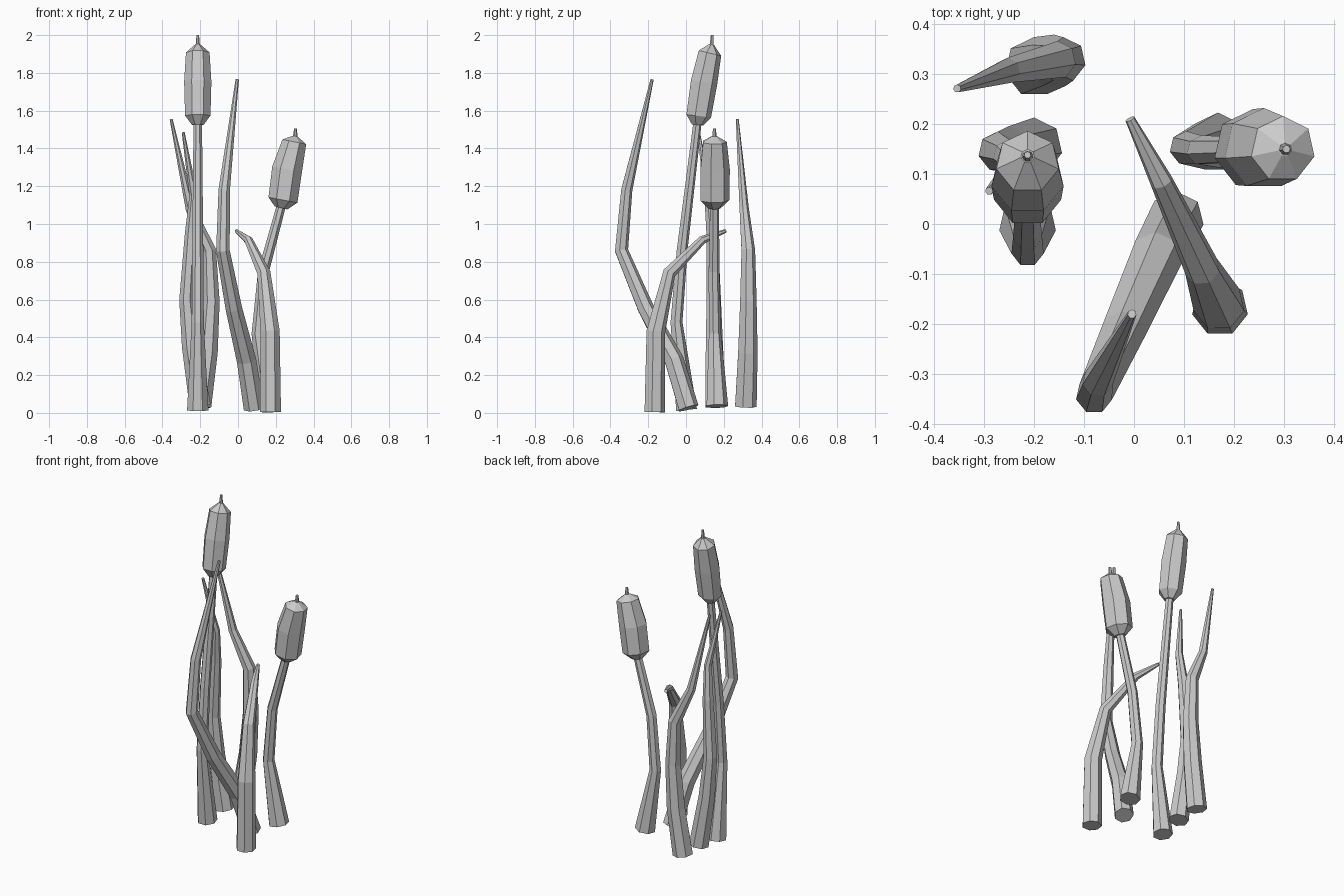
import bpy, bmesh, math
from mathutils import Vector

SIDES = 7


def tube(name, pts, sides=SIDES):
    """Faceted capped tube through (x, y, z, radius) points."""
    cs = [Vector(p[:3]) for p in pts]
    n = len(cs)
    bm = bmesh.new()
    rings = []
    for i, c in enumerate(cs):
        t = Vector((0, 0, 0))
        if i > 0:
            t += (c - cs[i - 1]).normalized()
        if i < n - 1:
            t += (cs[i + 1] - c).normalized()
        t.normalize()
        turn = Vector((0, 0, 1)).rotation_difference(t)
        rings.append([bm.verts.new(c + turn @ Vector((
            pts[i][3] * math.sin(2 * math.pi * k / sides),
            pts[i][3] * math.cos(2 * math.pi * k / sides), 0)))
            for k in range(sides)])
    for a, b in zip(rings, rings[1:]):
        for k in range(sides):
            j = (k + 1) % sides
            bm.faces.new((a[k], a[j], b[j], b[k]))
    bm.faces.new(rings[0])
    bm.faces.new(rings[-1])
    bmesh.ops.recalc_face_normals(bm, faces=bm.faces)
    mesh = bpy.data.meshes.new(name)
    bm.to_mesh(mesh)
    bm.free()
    obj = bpy.data.objects.new(name, mesh)
    bpy.context.collection.objects.link(obj)


# Tall cattail: stem, then seed head with spike
tube("tall_stem", [(-.213, 0, .015, .058), (-.213, -.052, .48, .033),
                   (-.213, -.022, .86, .03), (-.213, .06, 1.54, .023)])
tube("tall_seed_head", [(-.213, .06, 1.525, .032), (-.213, .064, 1.572, .069),
                        (-.213, .092, 1.75, .074), (-.213, .124, 1.905, .064),
                        (-.213, .136, 1.95, .014)])
tube("tall_spike", [(-.213, .135, 1.94, .012), (-.213, .138, 2.0, .007)])

# Short cattail
tube("short_stem", [(.168, .163, .035, .06), (.105, .152, .42, .034),
                    (.135, .147, .75, .03), (.23, .15, 1.1, .025)])
tube("short_seed_head", [(.228, .15, 1.085, .035), (.238, .15, 1.127, .08),
                         (.26, .15, 1.29, .082), (.298, .15, 1.435, .066),
                         (.302, .15, 1.465, .014)])
tube("short_spike", [(.302, .15, 1.455, .013), (.305, .15, 1.505, .008)])

# Leaves, base to tip
leaves = {
    "front_leaf": [(.085, .012, .025, .056), (.045, -.065, .28, .053),
                   (-.022, -.215, .555, .045), (-.08, -.343, .86, .037),
                   (-.073, -.315, 1.18, .031), (-.004, -.18, 1.765, .009)],
    "bent_leaf": [(.172, -.168, .004, .057), (.17, -.162, .43, .052),
                  (.137, -.09, .74, .036), (.055, .085, .915, .023),
                  (-.008, .21, .963, .01)],
    "back_leaf": [(-.2, .314, .035, .06), (-.16, .325, .32, .054),
                  (-.142, .328, .59, .046), (-.153, .328, .86, .038),
                  (-.252, .307, 1.08, .026), (-.354, .271, 1.555, .008)],
    "side_leaf": [(-.2, .155, .035, .058), (-.25, .148, .35, .048),
                  (-.272, .145, .6, .04), (-.25, .137, .95, .032),
                  (-.235, .118, 1.15, .023), (-.29, .066, 1.485, .008)],
}
for leaf_name, path in leaves.items():
    tube(leaf_name, path)
